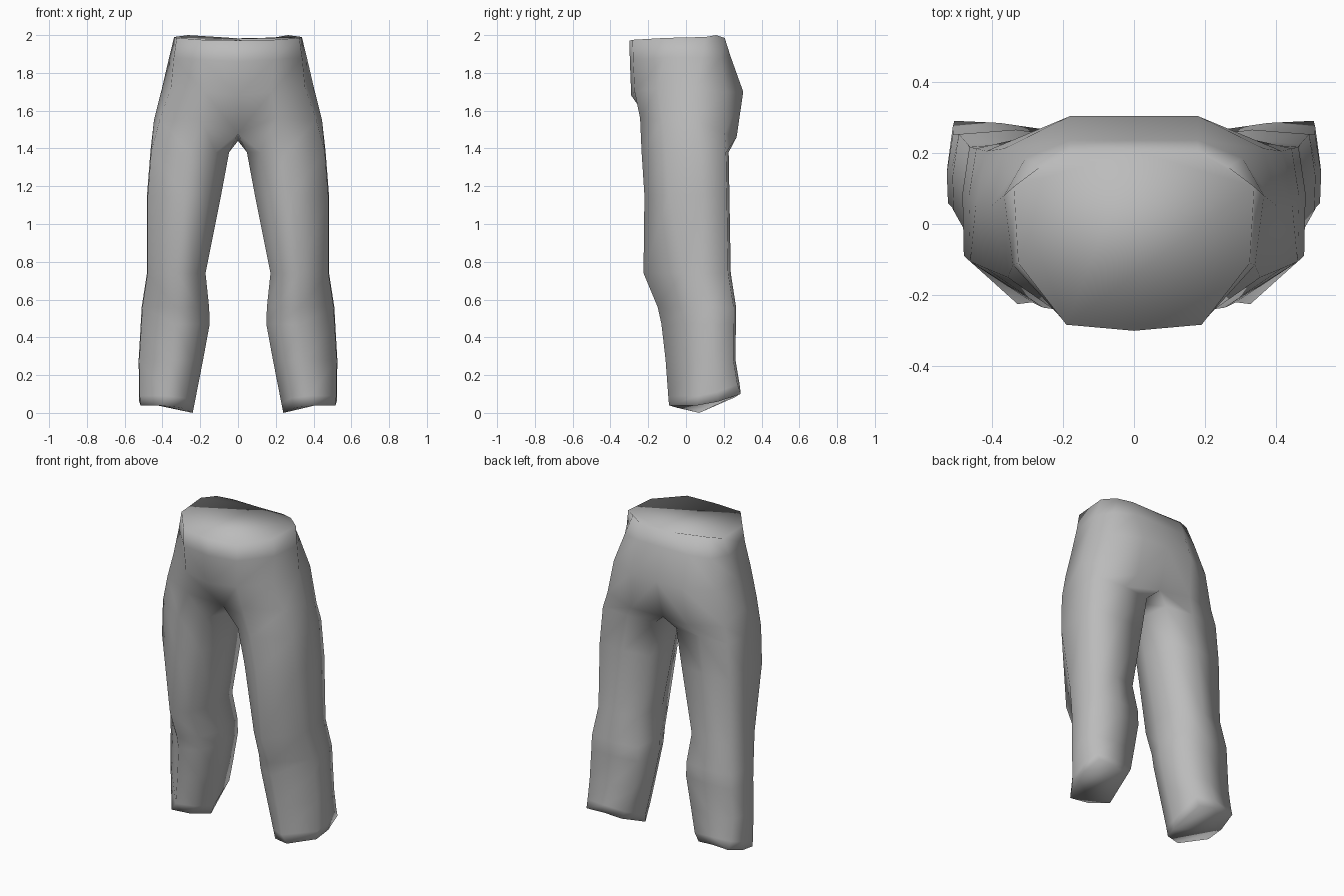
import bpy, bmesh

if "Cube" in bpy.data.objects:
    bpy.data.objects.remove(bpy.data.objects["Cube"])

grey = bpy.data.materials.new("grey_cloth")
grey.diffuse_color = (0.5, 0.5, 0.5, 1)
grey.use_nodes = True
grey.node_tree.nodes["Principled BSDF"].inputs["Base Color"].default_value = grey.diffuse_color

# Boxy eight-sided leg section as fractions of its width and depth, starting at
# the front inner corner and going round the outside to the inner seam
SECTION = [(.17, .14), (.5, 0), (.99, 0), (1, .68), (.95, .97), (.5, 1), (.06, .95), (0, .47)]
# Leg sections: height, inner x, outer x, front y, back y, depth of the front outer corner
LEG = [(.09, .23, .524, -.094, .284, .42),
       (.28, .185, .526, -.108, .262, .45),
       (.47, .15, .515, -.13, .264, .45),
       (.56, .153, .51, -.15, .265, .45),
       (.74, .172, .482, -.225, .237, .46),
       (1.15, .09, .482, -.22, .23, .29),
       (1.38, .047, .464, -.235, .226, .28)]
# Uneven hem
HEM = [(.3, -.05, .028), (.41, -.09, .04), (.516, .06, .04), (.523, .17, .06),
       (.505, .29, .1), (.38, .282, .1), (.275, .265, .085), (.24, .07, 0)]
# Top of the leg, where the inner three points meet the middle
CROTCH = [(0, -.15, 1.48), (.2, -.243, 1.56), (.415, -.125, 1.55), (.445, .05, 1.55),
          (.415, .205, 1.48), (.2, .268, 1.46), (0, .235, 1.445), (0, .04, 1.44)]
# Hip, upper and waist half sections, from front middle to back middle
HIP = [(0, -.29, 1.68), (.18, -.272, 1.7), (.355, -.15, 1.72), (.402, .05, 1.72),
       (.365, .212, 1.7), (.18, .303, 1.7), (0, .303, 1.7)]
UPPER = [(0, -.297, 1.86), (.19, -.28, 1.87), (.34, -.115, 1.88), (.365, .08, 1.88),
         (.305, .185, 1.88), (.18, .235, 1.89), (0, .235, 1.89)]
WAIST = [(0, -.3, 1.97), (.19, -.283, 1.975), (.325, -.11, 1.985), (.338, .105, 1.99),
         (.265, .16, 2.0), (.18, .205, 1.985), (0, .205, 1.983)]

bm = bmesh.new()


def leg_section(z, x0, x1, y0, y1, corner):
    pts = [(x0 + fx * (x1 - x0), y0 + (corner if i == 2 else fy) * (y1 - y0), z)
           for i, (fx, fy) in enumerate(SECTION)]
    if z < .1:  # follow the slope of the hem
        pts = [(x, y, h[2] + .05) for (x, y, _), h in zip(pts, HEM)]
    return pts


def skin(a, b, closed):
    n = len(b)
    for i in range(n if closed else n - 1):
        j = (i + 1) % n
        bm.faces.new((a[i], a[j], b[j], b[i]))


sections = [HEM] + [leg_section(*s) for s in LEG] + [CROTCH, HIP, UPPER, WAIST]
top = len(LEG) + 1
for side in (1, -1):
    rings = [[bm.verts.new((side * x, y, z)) for x, y, z in ring] for ring in sections]
    # Leg tube, closed at the hem
    for a, b in zip(rings[:top], rings[1:top + 1]):
        skin(a, b, True)
    bm.faces.new(rings[0])
    # Half of the hips
    for a, b in zip(rings[top:-1], rings[top + 1:]):
        skin(a, b, False)

# Weld the halves in the middle and close the waist
bmesh.ops.remove_doubles(bm, verts=bm.verts, dist=.001)
rim = [e for e in bm.edges if e.is_boundary]
bmesh.ops.contextual_create(bm, geom=rim)
bmesh.ops.recalc_face_normals(bm, faces=bm.faces)
for f in bm.faces:
    f.smooth = True

mesh = bpy.data.meshes.new("trousers")
bm.to_mesh(mesh)
bm.free()
mesh.materials.append(grey)
trousers = bpy.data.objects.new("trousers", mesh)
bpy.context.collection.objects.link(trousers)
